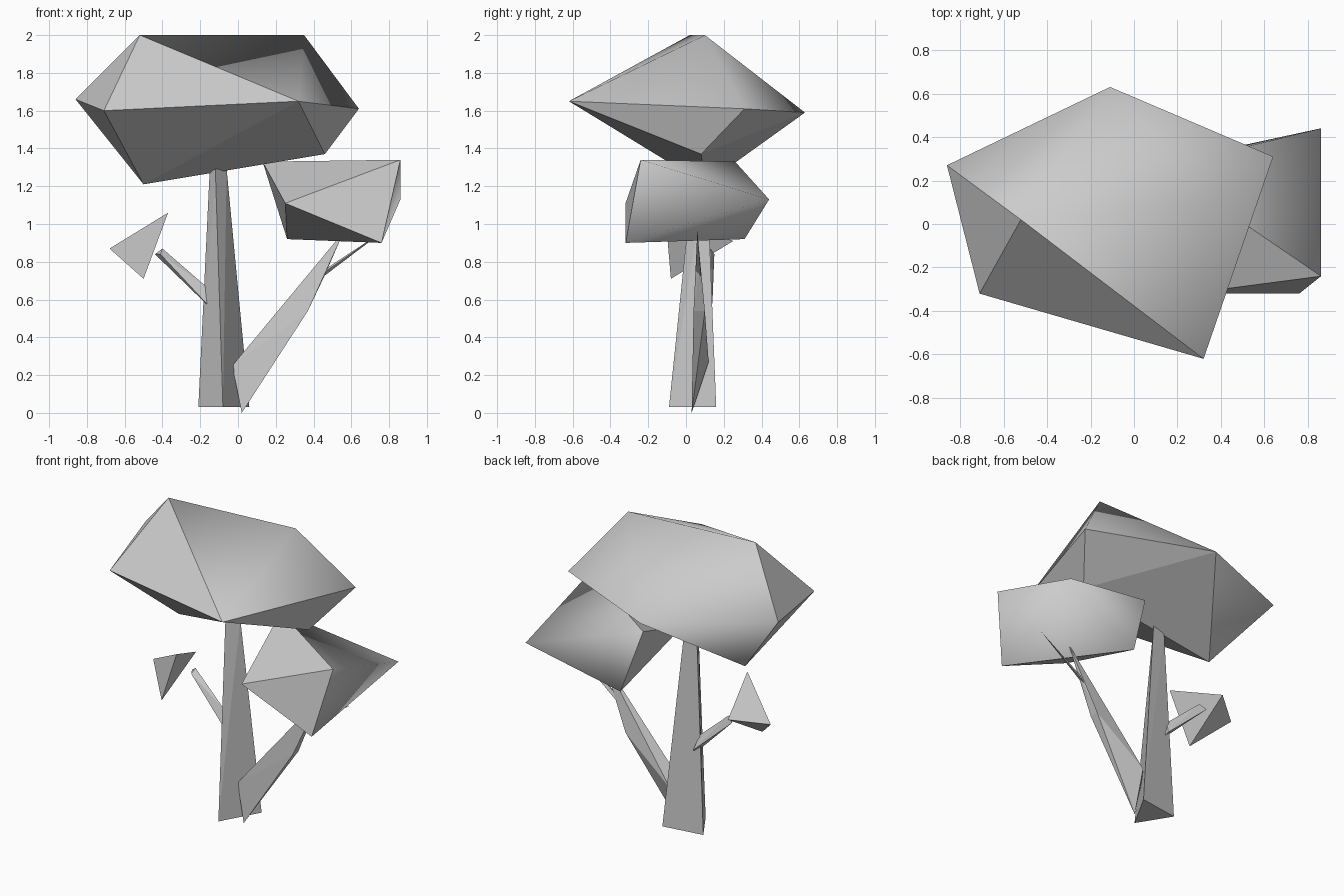
import bpy
import bmesh


def hull(name, points, smooth=()):
    """Faceted solid around points; faces using only `smooth` corners blend together."""
    bm = bmesh.new()
    verts = [bm.verts.new(p) for p in points]
    soft = {verts[i] for i in smooth}
    bmesh.ops.convex_hull(bm, input=verts)
    bmesh.ops.recalc_face_normals(bm, faces=bm.faces)
    for f in bm.faces:
        f.smooth = all(v in soft for v in f.verts)
    for e in bm.edges:
        e.smooth = all(f.smooth for f in e.link_faces)
    mesh = bpy.data.meshes.new(name)
    bm.to_mesh(mesh)
    bm.free()
    obj = bpy.data.objects.new(name, mesh)
    bpy.context.collection.objects.link(obj)
    return obj


# Large crown
hull("main_canopy", [
    (-0.86, 0.27, 1.66), (-0.52, 0.02, 2.0), (0.35, 0.10, 2.0),
    (0.32, -0.62, 1.65), (0.64, 0.31, 1.61), (-0.11, 0.63, 1.59),
    (-0.50, 0.10, 1.21), (-0.71, -0.32, 1.60), (0.46, 0.08, 1.37),
], smooth=range(7))

# Side crown
hull("side_canopy", [
    (0.86, -0.24, 1.34), (0.86, 0.44, 1.13), (0.76, -0.32, 0.90),
    (0.26, 0.31, 0.92), (0.13, 0.26, 1.33), (0.25, -0.32, 1.11),
], smooth=range(5))

# Small leaf clump
hull("small_leaf", [
    (-0.37, -0.11, 1.06), (-0.50, -0.08, 0.71),
    (-0.68, 0.09, 0.87), (-0.48, 0.25, 0.91),
])

# Three-sided tapered trunk
hull("trunk", [
    (-0.21, 0.12, 0.03), (0.06, 0.16, 0.03), (-0.08, -0.09, 0.03),
    (-0.15, 0.10, 1.28), (-0.06, 0.11, 1.29), (-0.12, 0.04, 1.29),
])

# Right branch with a side twig
hull("right_branch", [
    (0.02, 0.03, 0.0), (-0.03, 0.04, 0.25), (0.03, 0.12, 0.27),
    (0.37, 0.04, 0.54), (0.37, 0.10, 0.54), (0.46, 0.07, 0.73),
    (0.56, 0.06, 0.96),
])
hull("right_twig", [
    (0.45, 0.05, 0.74), (0.45, 0.08, 0.72), (0.46, 0.07, 0.76),
    (0.78, 0.06, 0.97),
])

# Left branch stub
hull("left_branch", [
    (-0.13, 0.07, 0.54), (-0.17, 0.10, 0.67), (-0.15, 0.14, 0.58),
    (-0.44, 0.15, 0.84), (-0.40, 0.13, 0.87), (-0.41, 0.10, 0.84),
])
